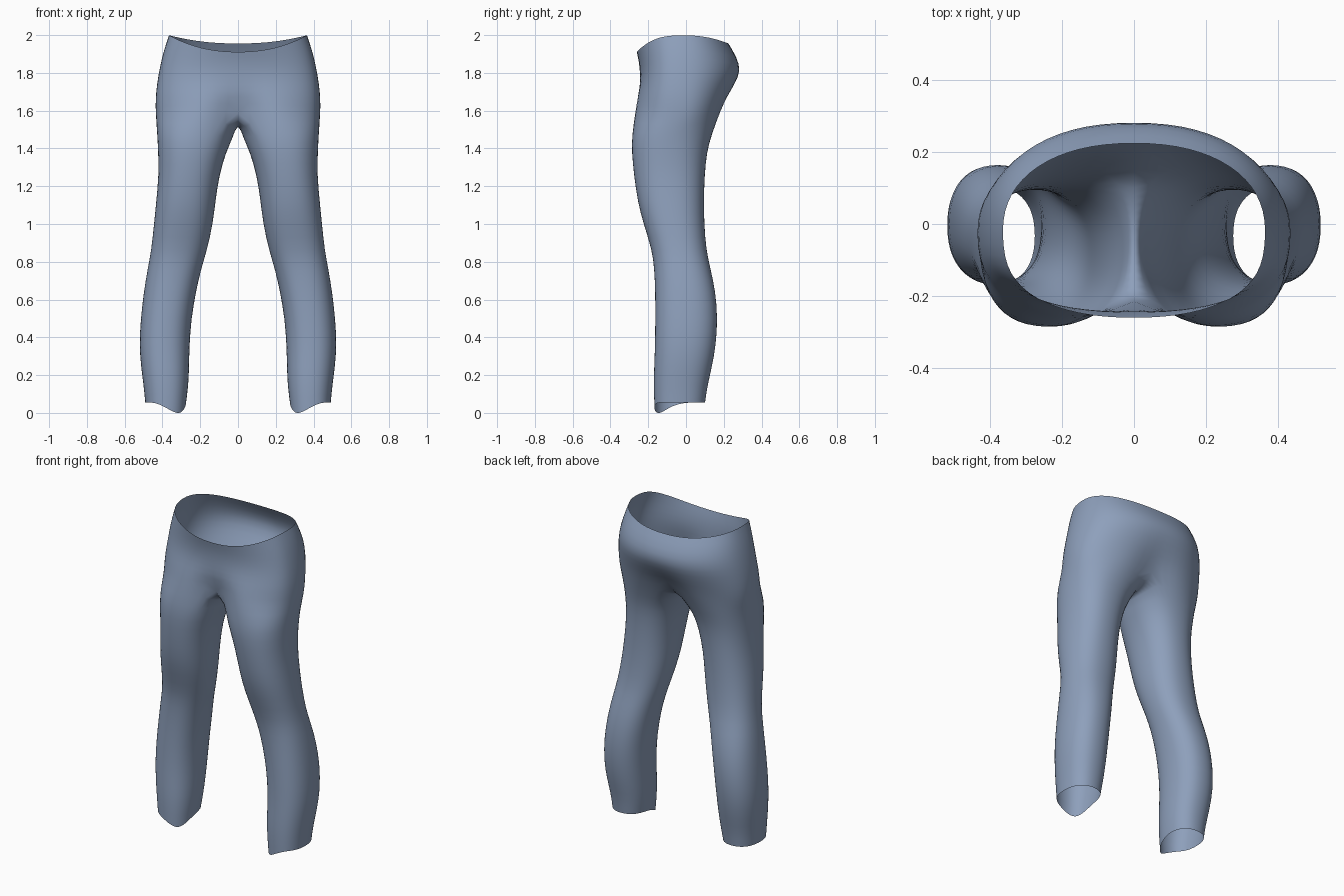
import bpy, bmesh
from math import sin, cos, radians, pi, exp

if "Cube" in bpy.data.objects:
    bpy.data.objects.remove(bpy.data.objects["Cube"])

N, HALF = 24, 16          # points round a leg, segments from front centre to back centre


def spow(v, p):
    return (1 if v >= 0 else -1) * abs(v) ** p


# Leg sections: z, inner x, outer x, front y, back y
LEG = [
    (0.055, 0.275, 0.492, -0.168, 0.102),
    (0.14, 0.262, 0.500, -0.172, 0.114),
    (0.24, 0.258, 0.514, -0.170, 0.138),
    (0.36, 0.256, 0.524, -0.165, 0.160),
    (0.50, 0.246, 0.516, -0.164, 0.169),
    (0.64, 0.222, 0.500, -0.164, 0.158),
    (0.76, 0.195, 0.480, -0.169, 0.132),
    (0.86, 0.163, 0.460, -0.180, 0.108),
    (1.00, 0.132, 0.446, -0.226, 0.098),
    (1.12, 0.118, 0.434, -0.258, 0.096),
    (1.26, 0.098, 0.421, -0.277, 0.100),
    (1.38, 0.062, 0.424, -0.289, 0.112),
    (1.47, 0.028, 0.430, -0.288, 0.136),
]

# Hip sections: front z, side z, back z, half width, front y, back y, front dent, back dent
HIP = [
    (1.61, 1.57, 1.61, 0.437, -0.290, 0.205, 0.095, -0.050),
    (1.67, 1.66, 1.67, 0.440, -0.274, 0.232, 0.040, -0.025),
    (1.74, 1.75, 1.74, 0.430, -0.252, 0.266, 0.010, -0.008),
    (1.80, 1.83, 1.81, 0.416, -0.244, 0.292, 0, 0),
    (1.86, 1.92, 1.88, 0.395, -0.250, 0.272, 0, 0),
    (1.91, 2.00, 1.955, 0.367, -0.262, 0.226, 0, 0),
]


def leg_ring(row, index):
    z, xi, xo, yf, yb = row
    pts = []
    for k in range(N):
        a = radians(-120 + 15 * k)
        x = (xi + xo) / 2 + (xo - xi) / 2 * spow(cos(a), 0.87)
        y = (yf + yb) / 2 + (yb - yf) / 2 * spow(sin(a), 0.87)
        dz = 0
        if index == 0:                      # hem dips at the inner front
            dz = -0.058 * max(0, cos(a + radians(125))) ** 4
        if index == len(LEG) - 1:           # top leg section tilts to the hip
            dz = 0.02 * cos(a)
        pts.append((x, y, z + dz))
    return pts


def hip_ring(row):
    zf, zs, zb, w, yf, yb, df, db = row
    pts = []
    for k in range(HALF + 1):
        t = -pi / 2 + pi * k / HALF
        s = sin(t)
        x = 0 if k in (0, HALF) else w * cos(t) ** 0.9
        end, dent, ze, p = (yf, df, zf, 0.72) if s < 0 else (yb, db, zb, 0.9)
        y = -0.02 + (end + 0.02) * abs(s) ** p
        y += dent * exp(-(x / 0.1) ** 2)
        pts.append((x, y, zs + (ze - zs) * s * s))
    return pts


def crotch_seam(front, back):
    # Saddle line under the body, from back centre to front centre
    n = N - HALF
    pts = []
    for k in range(1, n):
        u = 1 - 2 * k / n
        y = (front[1] + back[1]) / 2 + u * (back[1] - front[1]) / 2
        pts.append((0, y, 1.545 + 0.065 * u * u))
    return pts


bm = bmesh.new()


def add(points):
    return [bm.verts.new(p) for p in points]


def bridge(low, high, count, closed):
    for k in range(count):
        j = (k + 1) % len(low) if closed else k + 1
        bm.faces.new((low[k], low[j], high[j], high[k]))


# Leg tube, crotch and hip shell of one side
rings = [add(leg_ring(r, i)) for i, r in enumerate(LEG)]
hips = [hip_ring(r) for r in HIP]
rings.append(add(hips[0] + crotch_seam(hips[0][0], hips[0][-1])))
for low, high in zip(rings, rings[1:]):
    bridge(low, high, N, True)
lower = rings[-1][:HALF + 1]
for pts in hips[1:]:
    upper = add(pts)
    bridge(lower, upper, HALF, False)
    lower = upper

mesh = bpy.data.meshes.new("trousers")
bm.to_mesh(mesh)
bm.free()
mesh.shade_smooth()
trousers = bpy.data.objects.new("trousers", mesh)
bpy.context.collection.objects.link(trousers)

# Blue-grey cloth
cloth = bpy.data.materials.new("cloth")
cloth.diffuse_color = (0.27, 0.35, 0.50, 1)
cloth.use_nodes = True
cloth.node_tree.nodes["Principled BSDF"].inputs["Base Color"].default_value = cloth.diffuse_color
mesh.materials.append(cloth)

# Second side by mirroring, then soften the cloth
mirror = trousers.modifiers.new("mirror", 'MIRROR')
mirror.use_clip = True
mirror.merge_threshold = 0.001
soft = trousers.modifiers.new("soften", 'SUBSURF')
soft.levels = soft.render_levels = 1
